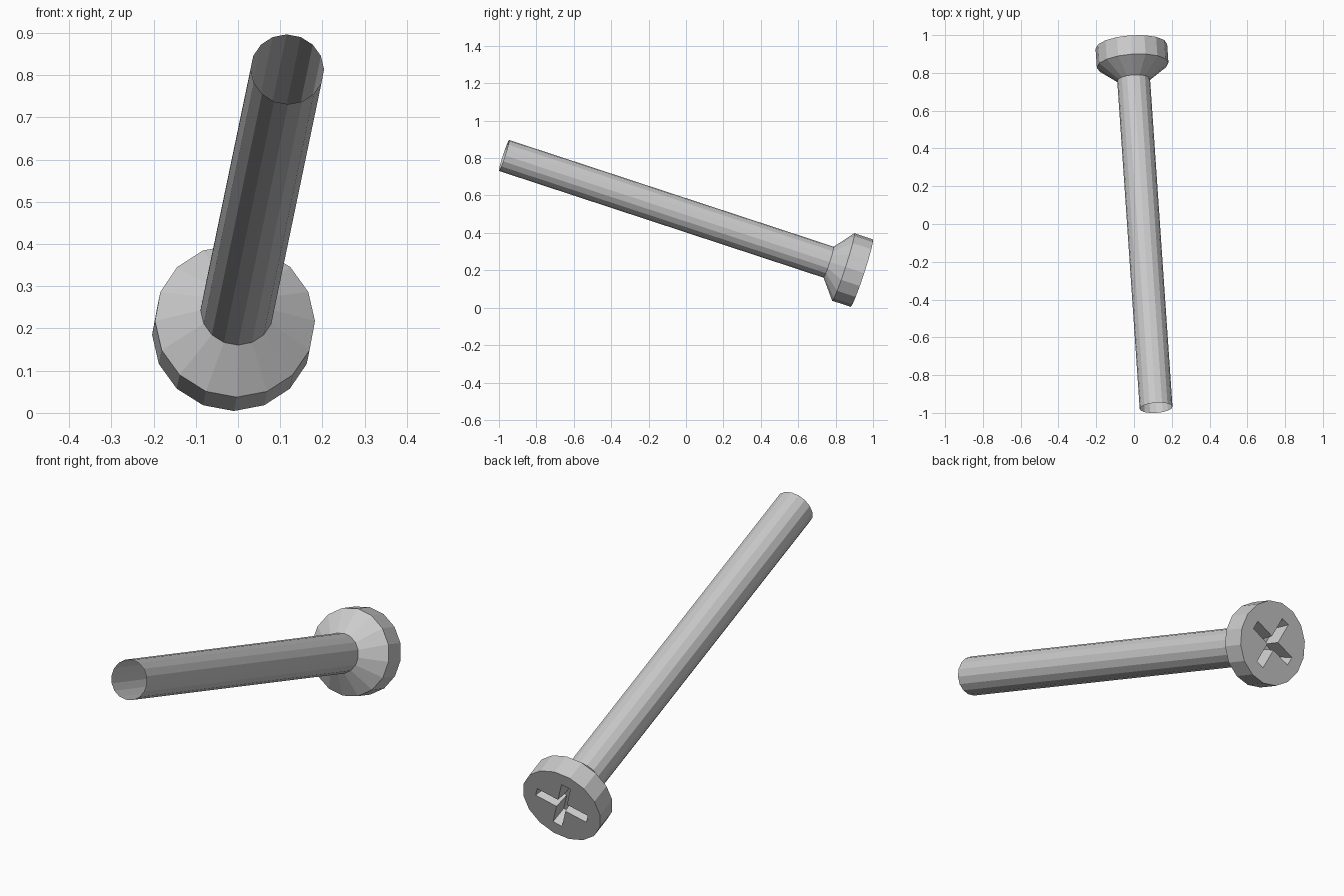
import bpy, bmesh
from math import cos, sin, pi, radians
from mathutils import Matrix, Vector

if "Cube" in bpy.data.objects:
    bpy.data.objects.remove(bpy.data.objects["Cube"])

SIDES = 16
FACE = Vector((-0.014, 0.94, 0.185))   # centre of the driving face
TIP = Vector((0.117, -0.973, 0.814))   # centre of the open tip

# Local frame: z runs from the driving face to the tip
axis = (TIP - FACE).normalized()
side = Vector((0, 0, 1)).cross(axis).normalized()
up = axis.cross(side)
FRAME = Matrix((side, up, axis)).transposed().to_4x4()
FRAME.translation = FACE
LENGTH = (TIP - FACE).length


def circle(bm, r, z):
    return [bm.verts.new((r * cos(2 * pi * i / SIDES), r * sin(2 * pi * i / SIDES), z))
            for i in range(SIDES)]


def cross(bm, reach, half, z, angle):
    quarter = [(reach, -half), (reach, half), (half, half)]
    rot = lambda a: Matrix.Rotation(a, 3, 'Z')
    return [bm.verts.new(rot(angle + k * pi / 2) @ Vector((x, y, z)))
            for k in range(4) for x, y in quarter]


def bridge(bm, a, b):
    n = len(a)
    for i in range(n):
        j = (i + 1) % n
        bm.faces.new((a[i], a[j], b[j], b[i]))


def loop_edges(bm, ring):
    return [bm.edges.get((v, ring[(i + 1) % len(ring)])) for i, v in enumerate(ring)]


def finish(bm, name):
    mesh = bpy.data.meshes.new(name)
    bm.to_mesh(mesh)
    bm.free()
    obj = bpy.data.objects.new(name, mesh)
    obj.matrix_world = FRAME
    bpy.context.collection.objects.link(obj)


# Head: straight rim, countersunk cone, flat face with a cross recess
bm = bmesh.new()
face = circle(bm, 0.19, 0)
rim = circle(bm, 0.19, 0.105)
neck = circle(bm, 0.087, 0.187)
bridge(bm, face, rim)
bridge(bm, rim, neck)
slot = cross(bm, 0.125, 0.022, 0, radians(20))
floor = cross(bm, 0.105, 0.015, 0.075, radians(20))
bridge(bm, slot, floor)
bm.faces.new(floor)
bmesh.ops.triangle_fill(bm, edges=loop_edges(bm, face) + loop_edges(bm, slot),
                        use_beauty=True)
bmesh.ops.recalc_face_normals(bm, faces=bm.faces)
bmesh.ops.dissolve_limit(bm, angle_limit=0.01, verts=bm.verts, edges=bm.edges)
finish(bm, "screw_head")

# Shaft: plain tube, open at the tip
bm = bmesh.new()
bridge(bm, circle(bm, 0.087, 0.187), circle(bm, 0.087, LENGTH))
bmesh.ops.recalc_face_normals(bm, faces=bm.faces)
finish(bm, "screw_shaft")
